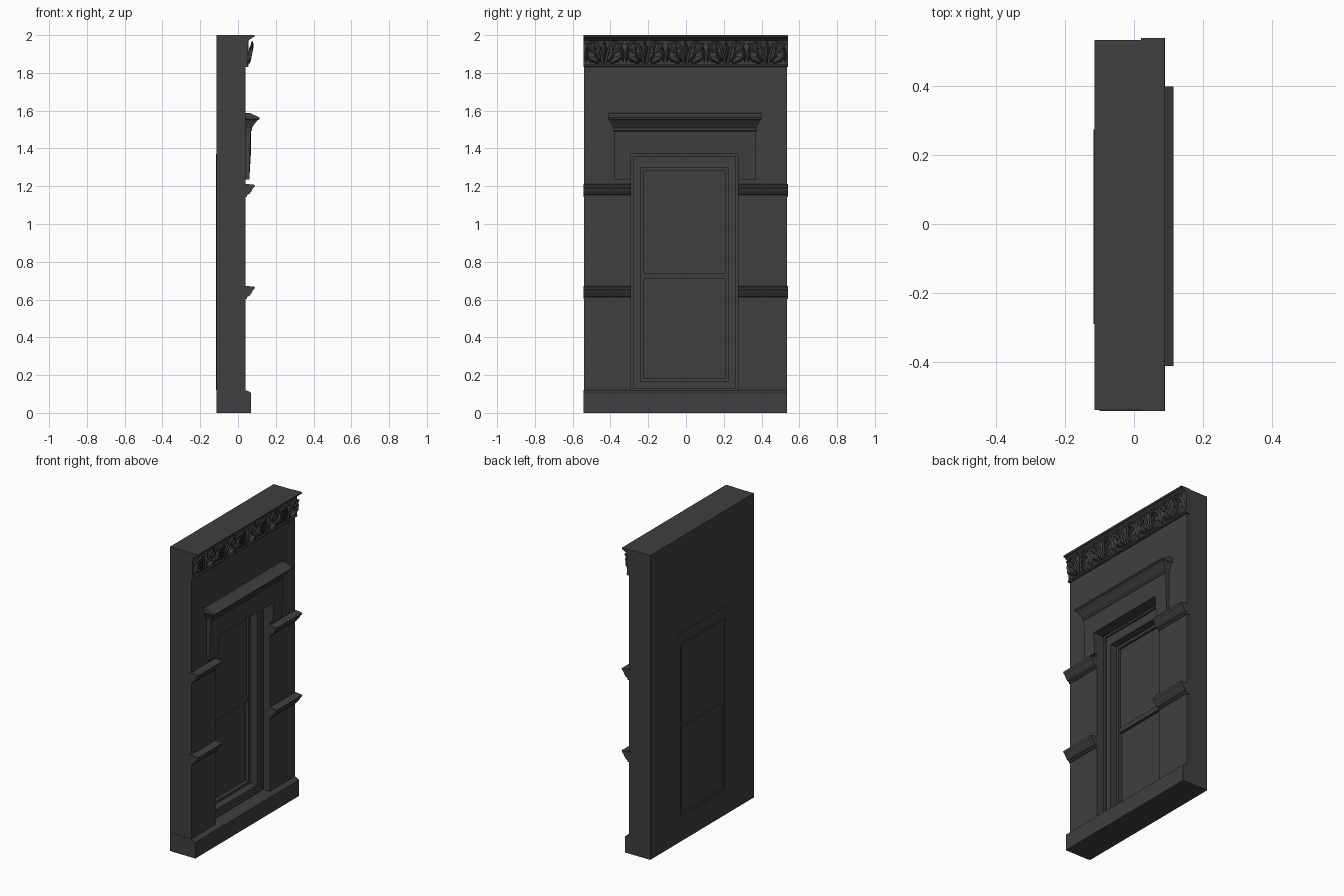
import bpy, bmesh, math

cube = bpy.data.objects.get("Cube")
if cube:
    bpy.data.objects.remove(cube, do_unlink=True)

stone = bpy.data.materials.new("dark_grey_stone")
stone.use_nodes = True
GREY = (0.05, 0.05, 0.05, 1)
stone.diffuse_color = GREY
stone.node_tree.nodes["Principled BSDF"].inputs["Base Color"].default_value = GREY

Y0, Y1 = -0.54, 0.535           # wall ends
OPEN = (-0.29, 0.12, 0.275, 1.37)  # window opening: y0, z0, y1, z1


def finish(name, bm):
    bmesh.ops.recalc_face_normals(bm, faces=bm.faces)
    mesh = bpy.data.meshes.new(name)
    bm.to_mesh(mesh)
    bm.free()
    obj = bpy.data.objects.new(name, mesh)
    mesh.materials.append(stone)
    bpy.context.collection.objects.link(obj)
    return obj


def loft(name, loops, cap=True, closed=False):
    """Bridge equal-length loops of points in order."""
    bm = bmesh.new()
    rows = [[bm.verts.new(p) for p in loop] for loop in loops]
    pairs = list(zip(rows, rows[1:])) + ([(rows[-1], rows[0])] if closed else [])
    for a, b in pairs:
        for i in range(len(a)):
            j = (i + 1) % len(a)
            bm.faces.new((a[i], a[j], b[j], b[i]))
    if cap and not closed:
        bm.faces.new(rows[0])
        bm.faces.new(rows[-1])
    return finish(name, bm)


def rect(r, x):
    y0, z0, y1, z1 = r
    return [(x, y0, z0), (x, y1, z0), (x, y1, z1), (x, y0, z1)]


def inset(r, d):
    return (r[0] + d, r[1] + d, r[2] - d, r[3] - d)


def ring(name, outer, inner, x0, x1):
    return loft(name, [rect(outer, x0), rect(outer, x1), rect(inner, x1), rect(inner, x0)],
                closed=True)


def panel(name, r, x0, x1):
    return loft(name, [rect(r, x0), rect(r, x1)])


def moulding(name, profile, y0, y1):
    """Extrude an (x, z) profile along the wall."""
    return loft(name, [[(x, y, z) for x, z in profile] for y in (y0, y1)])


# Wall and plinth
ring("wall", (Y0, 0, Y1, 2), OPEN, -0.115, 0.04)
moulding("plinth", [(-0.1, 0), (0.07, 0), (0.07, 0.105), (0.06, 0.113), (0.04, 0.12), (-0.1, 0.12)],
         -0.543, Y1)

# Window: casing, sash frame, two panes and the meeting rail
CASING = (-0.24, 0.165, 0.225, 1.30)
SASH = inset(CASING, 0.018)
ring("window_casing", OPEN, CASING, -0.117, -0.02)
ring("casing_bead", inset(OPEN, 0.0), inset(OPEN, 0.012), -0.03, -0.008)
ring("sash_frame", CASING, SASH, -0.112, -0.068)
RAIL = 0.725
panel("lower_pane", (SASH[0], SASH[1], SASH[2], RAIL), -0.105, -0.092)
panel("upper_pane", (SASH[0], RAIL, SASH[2], SASH[3]), -0.1, -0.084)
panel("meeting_rail", (SASH[0], RAIL - 0.015, SASH[2], RAIL + 0.015), -0.107, -0.072)

# String courses on both sides of the window
BAND = [(0.02, 0.07), (0.04, 0.07), (0.09, 0.064), (0.087, 0.054), (0.078, 0.045),
        (0.07, 0.03), (0.06, 0.016), (0.047, 0.01), (0.046, 0.0), (0.02, 0.0)]
for label, z in (("lower", 0.603), ("upper", 1.143)):
    prof = [(x, z + h) for x, h in BAND]
    moulding(label + "_band_right", prof, -0.543, OPEN[0])
    moulding(label + "_band_left", prof, OPEN[2], 0.54)

# Hood over the window: stepped board with side drops
HY0, HY1 = -0.382, 0.37
bm = bmesh.new()
outline = [(HY0, 1.235), (OPEN[0], 1.235), (OPEN[0], OPEN[3]), (OPEN[2], OPEN[3]),
           (OPEN[2], 1.235), (HY1, 1.235), (HY1, 1.52), (HY0, 1.52)]
face = bm.faces.new([bm.verts.new((0.02, y, z)) for y, z in outline])
ext = bmesh.ops.extrude_face_region(bm, geom=[face])
for v in ext["geom"]:
    if isinstance(v, bmesh.types.BMVert):
        v.co.x = 0.068 if v.co.z > 1.3 else 0.06
finish("hood_board", bm)

# Hood cornice with returned ends
CORNICE = [(0.068, 1.49), (0.073, 1.495), (0.073, 1.508), (0.078, 1.515), (0.088, 1.53),
           (0.102, 1.548), (0.115, 1.555), (0.115, 1.563), (0.065, 1.587)]
layers = []
for x, z in CORNICE:
    d = 0.03 if z > 1.56 else (x - 0.068) * 0.64
    layers.append([(0.02, HY0 - d, z), (x, HY0 - d, z), (x, HY1 + d, z), (0.02, HY1 + d, z)])
loft("hood_cornice", layers)

# Top frieze board
moulding("frieze_board", [(0.02, 1.83), (0.05, 1.83), (0.056, 1.837), (0.05, 1.845), (0.05, 1.95),
                          (0.056, 1.972), (0.075, 1.986), (0.086, 1.99), (0.088, 2), (0.02, 2)],
         -0.543, 0.54)


def lean(z):
    """Relief depth, swelling outward toward the top of the frieze."""
    return 0.053 + 0.022 * max(0, min(1, (z - 1.84) / 0.11))


def tube(name, paths, radius):
    curve = bpy.data.curves.new(name, "CURVE")
    curve.dimensions = "3D"
    curve.bevel_depth = radius
    curve.bevel_resolution = 1
    curve.use_fill_caps = True
    for path in paths:
        sp = curve.splines.new("POLY")
        sp.points.add(len(path) - 1)
        for i, (p, (y, z)) in enumerate(zip(sp.points, path)):
            p.co = (lean(z), y, z, 1)
            p.radius = 1 - 0.4 * i / len(path)
    curve.materials.append(stone)
    obj = bpy.data.objects.new(name, curve)
    bpy.context.collection.objects.link(obj)


def leaf(bm, y, z, angle, length, width):
    """Pointed leaf with a raised midrib."""
    dy, dz = math.sin(angle), math.cos(angle)

    def at(t, s, lift):
        py, pz = y + dy * t * length + dz * s * width, z + dz * t * length - dy * s * width
        return bm.verts.new((lean(pz) + lift, py, pz))
    base, tip = at(0, 0, -0.01), at(1, 0, 0.004)
    rows = [(at(t, -w, -0.012), at(t, 0, 0.01), at(t, w, -0.012)) for t, w in ((0.35, 0.4), (0.7, 0.5))]
    (a, b, c), (d, e, f) = rows
    for vs in ((base, b, a), (base, c, b), (a, b, e, d), (b, c, f, e), (d, e, tip), (e, f, tip)):
        bm.faces.new(vs)


# Scrolls and leaf fans, repeated along five panels
PITCH = (Y1 - Y0) / 5
leaves = bmesh.new()
scrolls = []
for n in range(5):
    c = Y0 + PITCH * (n + 0.5)
    for side in (-1, 1):
        # stem rising from the middle, then curling into a spiral
        path = [(c + side * 0.008, 1.85), (c + side * 0.014, 1.89), (c + side * 0.022, 1.92)]
        for k in range(15):
            a = math.pi - k * 0.55
            r = 0.034 - 0.0018 * k
            path.append((c + side * (0.06 + r * math.cos(a)), 1.932 + r * math.sin(a)))
        scrolls.append(path)
        # outer tendril sweeping down beside the panel joint
        scrolls.append([(c + side * (0.095 - 0.065 * math.sin(t * 0.3)), 1.955 - 0.02 * t)
                        for t in range(6)])
        leaf(leaves, c + side * 0.02, 1.845, side * 1.1, 0.08, 0.035)
        leaf(leaves, c + side * 0.012, 1.85, side * 0.55, 0.075, 0.03)
        leaf(leaves, c + side * 0.1, 1.845, -side * 0.1, 0.1, 0.02)
    leaf(leaves, c, 1.845, 0, 0.125, 0.03)
finish("frieze_leaves", leaves)
tube("frieze_scrolls", scrolls, 0.007)
for n in range(1, 5):
    y = Y0 + PITCH * n
    panel("frieze_joint", (y - 0.002, 1.835, y + 0.002, 1.975), 0.04, 0.056)
